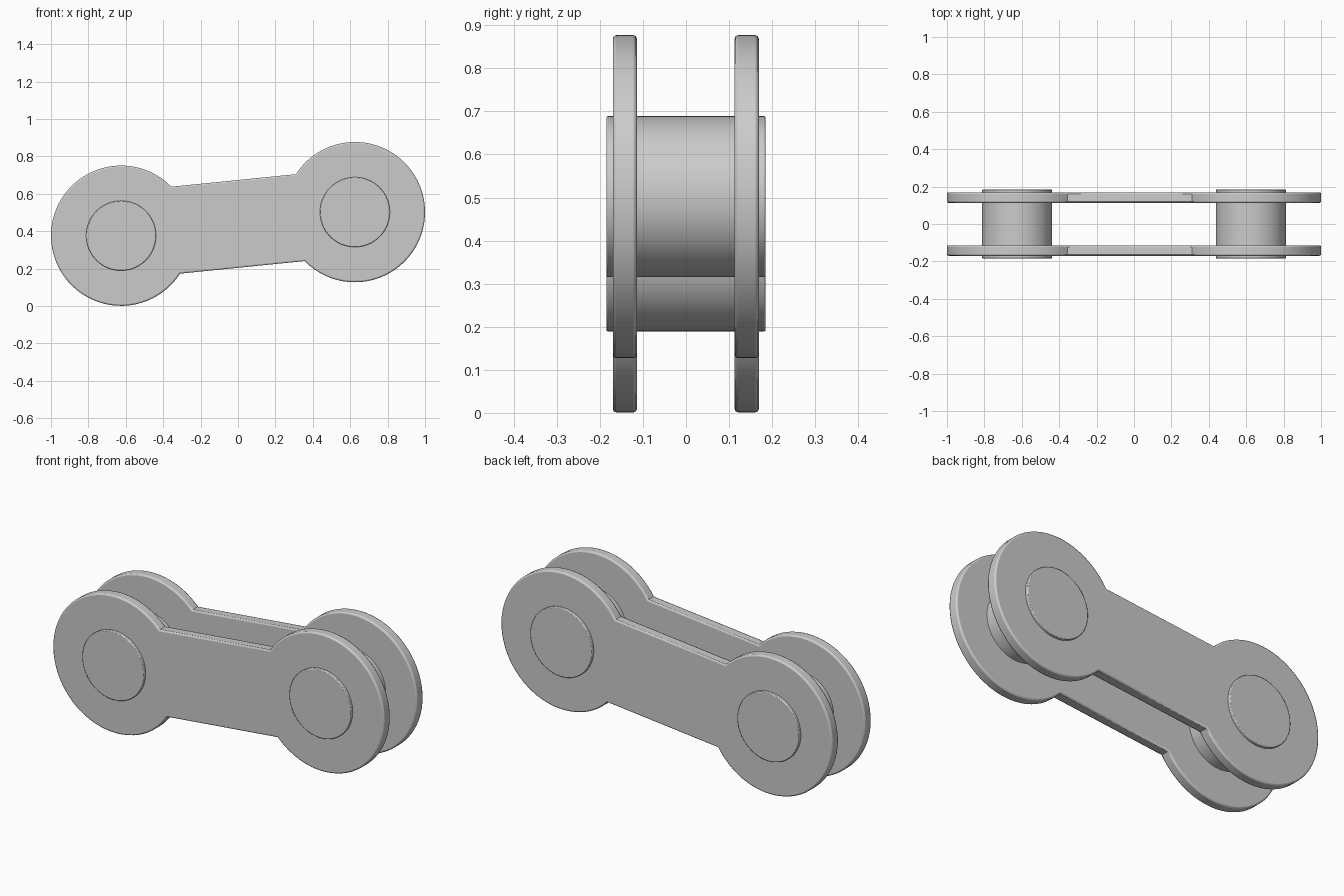
import bpy
import bmesh
import math
from mathutils import Matrix

if "Cube" in bpy.data.objects:
    bpy.data.objects.remove(bpy.data.objects["Cube"], do_unlink=True)

# Link dimensions
HALF_SPAN, RISE = 0.625, 0.063
MID_Z = 0.439
EYE_R, PIN_R = 0.375, 0.187
NOTCH = math.radians(38.5)
TILT = math.atan2(RISE, HALF_SPAN)

steel = bpy.data.materials.new("plain_grey")
steel.use_nodes = True
steel.diffuse_color = (0.6, 0.6, 0.6, 1)
steel.node_tree.nodes["Principled BSDF"].inputs["Base Color"].default_value = (0.6, 0.6, 0.6, 1)


def finish(name, bm, bevel):
    """Turn a bmesh into a smooth-shaded object with softened rims."""
    bmesh.ops.recalc_face_normals(bm, faces=bm.faces)
    mesh = bpy.data.meshes.new(name)
    bm.to_mesh(mesh)
    bm.free()
    mesh.materials.append(steel)
    obj = bpy.data.objects.new(name, mesh)
    bpy.context.collection.objects.link(obj)
    mod = obj.modifiers.new("rim", "BEVEL")
    mod.width = bevel
    mod.segments = 2
    mod.limit_method = "ANGLE"
    mod.angle_limit = math.radians(60)
    bpy.ops.object.select_all(action="DESELECT")
    obj.select_set(True)
    bpy.context.view_layer.objects.active = obj
    bpy.ops.object.shade_smooth_by_angle(angle=math.radians(30))


def side_plate(name, y_front, y_back):
    """Two round eyes joined by a straight waist."""
    bm = bmesh.new()
    ring = []
    steps = 56
    for side in (-1, 1):
        start = TILT + NOTCH + (math.pi if side > 0 else 0)
        for i in range(steps + 1):
            a = start + (2 * math.pi - 2 * NOTCH) * i / steps
            ring.append(bm.verts.new((side * HALF_SPAN + EYE_R * math.cos(a), y_front,
                                      MID_Z + side * RISE + EYE_R * math.sin(a))))
    face = bm.faces.new(ring)
    out = bmesh.ops.extrude_face_region(bm, geom=[face], use_keep_orig=True)
    verts = [g for g in out["geom"] if isinstance(g, bmesh.types.BMVert)]
    bmesh.ops.translate(bm, verts=verts, vec=(0, y_back - y_front, 0))
    finish(name, bm, 0.008)


def pin(name, side):
    """Round pin passing through both plates."""
    bm = bmesh.new()
    place = (Matrix.Translation((side * HALF_SPAN, 0, MID_Z + side * RISE))
             @ Matrix.Rotation(math.pi / 2, 4, "X"))
    bmesh.ops.create_cone(bm, cap_ends=True, segments=64, radius1=PIN_R,
                          radius2=PIN_R, depth=0.37, matrix=place)
    finish(name, bm, 0.004)


side_plate("front_plate", -0.17, -0.114)
side_plate("back_plate", 0.113, 0.169)
pin("right_pin", -1)
pin("left_pin", 1)
